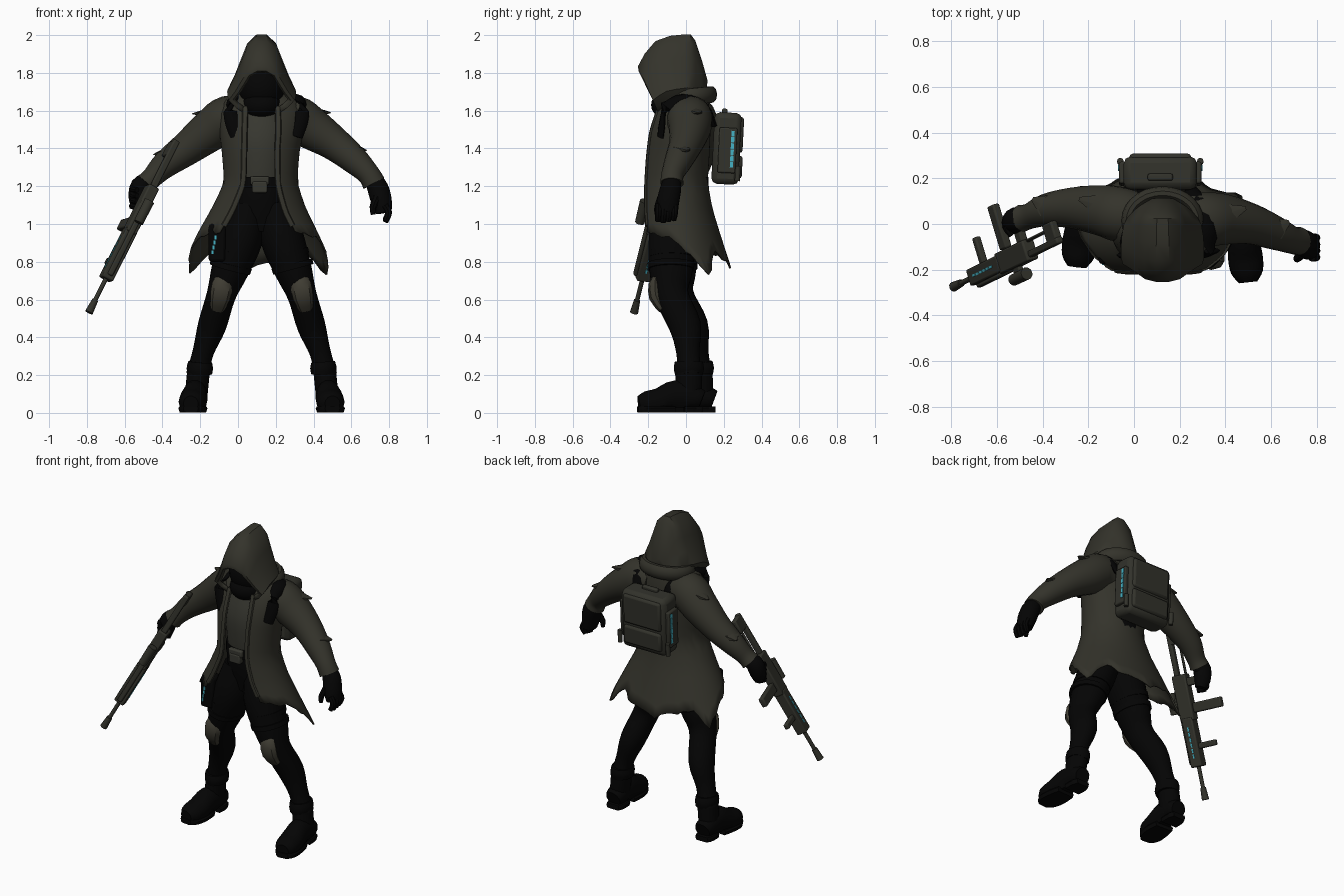
import bpy, bmesh, random
from math import sin, cos, pi
from mathutils import Vector, Matrix

random.seed(4)
cube = bpy.data.objects.get("Cube")
if cube:
    bpy.data.objects.remove(cube)
MID = 0.125          # x of the body's own mirror plane
I = Matrix.Identity(4)
made = []


def material(name, r, g, b):
    m = bpy.data.materials.new(name)
    m.use_nodes = True
    m.diffuse_color = (r, g, b, 1)
    bsdf = m.node_tree.nodes["Principled BSDF"]
    bsdf.inputs["Base Color"].default_value = (r, g, b, 1)
    bsdf.inputs["Roughness"].default_value = 0.9
    return m


OLIVE = material("olive cloth", .034, .033, .024)
VEST = material("vest cloth", .039, .039, .03)
BLACK = material("black cloth", .0013, .0013, .0013)
GEAR = material("gear olive", .032, .032, .024)
PAD = material("knee pad tan", .05, .046, .033)
CYAN = material("cyan light", .06, .45, .56)


def finish(name, bm, mat, matrix=I, bevel=0, solid=0):
    bmesh.ops.recalc_face_normals(bm, faces=bm.faces)
    me = bpy.data.meshes.new(name)
    bm.to_mesh(me)
    bm.free()
    me.materials.append(mat)
    ob = bpy.data.objects.new(name, me)
    ob.matrix_world = matrix
    bpy.context.collection.objects.link(ob)
    if solid:
        mod = ob.modifiers.new("thickness", "SOLIDIFY")
        mod.thickness, mod.offset = solid, 0
    if bevel:
        mod = ob.modifiers.new("bevel", "BEVEL")
        mod.width, mod.segments = bevel, 2
    made.append(ob)


def grid(bm, rows, closed):
    """Skin a list of point rows; returns the vertex rows."""
    vs = [[bm.verts.new(p) for p in row] for row in rows]
    n = len(rows[0])
    for a, b in zip(vs, vs[1:]):
        for i in range(n if closed else n - 1):
            j = (i + 1) % n
            bm.faces.new((a[i], a[j], b[j], b[i]))
    return vs


def resample(path, sub):
    """Catmull-Rom through tuples of any length."""
    out = []
    for i in range(len(path) - 1):
        p = [path[max(0, min(len(path) - 1, i + k))] for k in (-1, 0, 1, 2)]
        for s in range(sub):
            t = s / sub
            out.append([b + .5 * t * (c - a + t * (2*a - 5*b + 4*c - d + t * (3*(b - c) + d - a)))
                        for a, b, c, d in zip(*p)])
    return out + [list(path[-1])]


def tube(name, path, mat, ref=(0, 1, 0), n=14, sub=3, floor=None, ceil=9):
    """Limb along (x, y, z, side radius[, ref radius]) points."""
    pts = resample([p if len(p) == 5 else (*p, p[3]) for p in path], sub)
    rows = []
    for i, p in enumerate(pts):
        t = Vector(pts[min(i + 1, len(pts) - 1)][:3]) - Vector(pts[max(i - 1, 0)][:3])
        s = t.cross(Vector(ref)).normalized()
        u = s.cross(t).normalized()
        row = [Vector(p[:3]) + s * p[3] * cos(k * 2*pi/n) + u * p[4] * sin(k * 2*pi/n) for k in range(n)]
        if floor is not None:
            row = [Vector((v.x, v.y, min(ceil, max(floor, v.z)))) for v in row]
        rows.append(row)
    bm = bmesh.new()
    vs = grid(bm, rows, True)
    bm.faces.new(vs[0])
    bm.faces.new(vs[-1])
    finish(name, bm, mat)


def box(name, loc, size, mat, matrix=I, bevel=.008):
    bm = bmesh.new()
    bmesh.ops.create_cube(bm, size=1, matrix=Matrix.Translation(loc) @ Matrix.Diagonal((*size, 1)))
    finish(name, bm, mat, matrix, bevel)


def ball(name, loc, size, mat):
    bm = bmesh.new()
    bmesh.ops.create_uvsphere(bm, u_segments=20, v_segments=12, radius=1,
                              matrix=Matrix.Translation(loc) @ Matrix.Diagonal((*size, 1)))
    finish(name, bm, mat)


def rod(name, loc, r, r2, depth, mat, matrix=I):
    bm = bmesh.new()
    bmesh.ops.create_cone(bm, cap_ends=True, segments=12, radius1=r, radius2=r2, depth=depth,
                          matrix=Matrix.Translation(loc))
    finish(name, bm, mat, matrix)


def table(rows, t):
    """Linear lookup in rows sorted by their first value."""
    for a, b in zip(rows, rows[1:]):
        if t <= b[0]:
            k = max(0, (t - a[0]) / (b[0] - a[0]))
            return [u + (v - u) * k for u, v in zip(a, b)]
    return rows[-1]


# Hood: arch sections from rim to nape (y top, z top, y bottom, z bottom, half width)
arch = [(.45, 0), (.8, .16), (1, .3), (.8, .48), (.6, .7), (.43, .89), (.15, 1)]
arch = arch + [(-w, h) for w, h in reversed(arch)]
sections = [(-.235, 1.805, -.13, 1.6, .14), (-.25, 1.835, -.14, 1.58, .172), (-.16, 1.965, -.08, 1.59, .178),
            (-.01, 2, 0, 1.6, .166), (.045, 1.97, .05, 1.62, .13), (.11, 1.76, .1, 1.64, .07)]
bm = bmesh.new()
rows = [[(MID + w * hw, yb + (yt - yb) * h, zb + (zt - zb) * h) for w, h in arch]
        for yt, zt, yb, zb, hw in resample(sections, 2)]
bm.faces.new(grid(bm, rows, False)[-1])
finish("hood", bm, OLIVE, solid=.008)
ball("masked_face", (MID, -.06, 1.73), (.125, .12, .14), BLACK)
ball("neck_scarf", (MID, -.085, 1.63), (.105, .1, .08), BLACK)
collar = [(MID + .15 * sin(a), .015 - .12 * cos(a), 1.635 + .016 * a * (2*pi - a) / pi, .03, .045)
          for a in [.9 + k * .448 for k in range(11)]]
tube("collar", collar, OLIVE, (0, 0, 1), 10, 2)

# Long coat, open at the front: z, centre x, half width, front y, back y, opening angle
COAT = [(.72, .105, .42, -.23, .25, .8), (.95, .105, .315, -.25, .175, .7), (1.08, .11, .245, -.24, .135, .58),
        (1.22, .12, .188, -.23, .11, .5), (1.38, .12, .2, -.215, .12, .45), (1.5, MID, .22, -.195, .125, .42),
        (1.62, MID, .22, -.15, .12, .4), (1.7, MID, .14, -.09, .1, .4)]
HEM = [(0, .97), (.2, .94), (.4, .85), (.55, .74), (.7, .85), (.88, .8), (1, .77)]
COLS, ROWS = 48, 14


def coat_point(s, z):
    _, cx, hw, yf, yb, gap = table(COAT, z)
    a = gap + s * 2 * (pi - gap)
    return Vector((cx + hw * sin(a), (yf + yb) / 2 - (yb - yf) / 2 * cos(a), z))


columns = []
for i in range(COLS + 1):
    s = i / COLS
    hem = table(HEM, 1 - abs(2 * s - 1))[1] + random.uniform(-.018, .018)
    columns.append([coat_point(s, 1.7 + (hem - 1.7) * k / ROWS) for k in range(ROWS + 1)])
bm = bmesh.new()
grid(bm, columns, False)
finish("coat", bm, OLIVE, solid=.01)
for side, s in (("right", 1), ("left", 0)):
    edge = [(*coat_point(s, 1.62 - k * .07), .016, .012) for k in range(10)]
    tube(side + "_lapel", edge, OLIVE, n=8, sub=2)

# Vest, trousers top and belt
tube("vest", [(MID, -.03, 1.23, .15, .14), (MID, -.03, 1.32, .155, .15), (MID, -.03, 1.46, .17, .15),
              (MID, -.02, 1.62, .13, .11)], VEST, n=24)
tube("pelvis", [(MID, -.03, 1.26, .145, .135), (.12, -.03, 1.12, .15, .14), (.12, -.03, .96, .13, .11)], BLACK, n=20)
tube("belt", [(MID, -.03, 1.19, .16, .15), (MID, -.03, 1.25, .16, .15)], BLACK, n=24, sub=1)
box("belt_buckle", (.115, -.185, 1.23), (.1, .03, .045), VEST)
box("belt_pouch", (.115, -.185, 1.195), (.08, .04, .06), VEST)


def mirrored(path, shift=0):
    """Mirror about the body; lower points also move back by shift."""
    return [(2 * MID - p[0], p[1] + shift * max(0, 1.05 - p[2]), *p[2:]) for p in path]


# Legs and boots
leg = [(.2, -.03, 1.08, .1, .125), (.235, -.07, .92, .115, .128), (.295, -.08, .75, .098, .115),
       (.34, -.075, .62, .077, .09), (.388, -.005, .46, .075, .085), (.435, .01, .32, .056, .062), (.465, .02, .2, .06, .065)]
shaft = [(.455, .015, .26, .06, .07), (.465, .015, .16, .06, .072), (.475, .01, .06, .06, .07)]
cuff = [(.45, .015, .2, .063, .074), (.452, .015, .235, .07, .082), (.45, .015, .27, .063, .076)]
foot = [(.473, .085, .07, .05), (.473, .05, .08, .062), (.478, -.05, .09, .066, .085),
        (.487, -.14, .065, .075, .068), (.495, -.21, .055, .068, .06), (.5, -.25, .05, .04, .04)]
heel = [(.473, .09, .025, .045), (.473, .05, .025, .06), (.475, -.01, .025, .06)]
sole = [(.482, -.06, .025, .064), (.487, -.14, .025, .076), (.495, -.21, .025, .07), (.5, -.255, .025, .04)]
pad = [(.322, -.155, .715, .04, .02), (.332, -.165, .68, .055, .033), (.345, -.16, .61, .053, .035), (.36, -.125, .545, .035, .02)]
bands = [[(x, y, z, .112, .126), (x + .008, y, z - .03, .11, .125)] for x, y, z in ((.262, -.075, .85), (.285, -.08, .79))]
for side, m in (("left", lambda p: p), ("right", lambda p: mirrored(p, .065))):
    tube(side + "_leg", m(leg), BLACK, n=18, sub=4)
    tube(side + "_boot_shaft", m(shaft), BLACK)
    tube(side + "_boot_cuff", m(cuff), BLACK)
    tube(side + "_boot_foot", m(foot), BLACK, (0, 0, 1), floor=.025)
    for part, path in (("heel", heel), ("sole", sole)):
        tube(side + "_boot_" + part, m(path), BLACK, (0, 0, 1), floor=.003, ceil=.035)
    tube(side + "_knee_pad", m(pad), PAD, n=8, sub=2)
    for b in bands:
        tube(side + "_thigh_band", m(b), BLACK, n=18, sub=1)

# Thigh holster with its light
box("holster", (-.11, -.125, .9), (.09, .1, .2), BLACK, bevel=.015)
for k in range(4):
    box("holster_light", (-.135 + k * .005, -.177, .85 + k * .026), (.01, .006, .02), CYAN, bevel=0)

# Sleeves, torn flaps, straps
arm_l = [(.2, .03, 1.56, .1), (.3, .02, 1.56, .12), (.39, .02, 1.505, .112), (.51, 0, 1.425, .09),
         (.62, -.04, 1.335, .074), (.69, -.07, 1.265, .06), (.72, -.075, 1.215, .062)]
arm_r = [(.05, .03, 1.56, .1), (-.05, .04, 1.56, .12), (-.14, .06, 1.5, .112), (-.27, .07, 1.4, .09),
         (-.385, .06, 1.315, .072), (-.455, .035, 1.245, .056), (-.49, .025, 1.21, .06)]
strap = [(.315, -.135, 1.46, .03, .012), (.335, -.125, 1.54, .036, .014), (.34, -.105, 1.62, .036, .014),
         (.315, -.01, 1.675, .036, .012), (.28, .1, 1.63, .036, .014), (.25, .15, 1.52, .03, .014)]
strap_r = [(x + .05, y - .02 if y < 0 else y, *rest) for x, y, *rest in mirrored(strap)]
for side, arm, st in (("left", arm_l, strap), ("right", arm_r, strap_r)):
    tube(side + "_sleeve", arm, OLIVE, n=18, sub=4)
    tube(side + "_pack_strap", st, BLACK, (0, .6, .8), n=8)
    out = 1 if side == "left" else -1
    for k, spread in ((2, .1), (4, .06)):
        x, y, z, r = arm[k]
        tube(side + "_torn_flap", [(x, y + .02, z + r * .8, .03, .06), (x + out * spread, y + .05, z + r * .75, .003, .01)],
             OLIVE, n=6, sub=1)

# Gloves
tube("left_glove", [(.715, -.072, 1.235, .046), (.74, -.08, 1.19, .056), (.76, -.095, 1.12, .055, .06), (.772, -.1, 1.06, .042, .055)], BLACK)
for k in range(4):
    y = -.145 + k * .028
    tube("left_finger", [(.778, y, 1.1, .02), (.797, y, 1.06, .019), (.78, y - .005, 1.01 + .006 * abs(k - 1), .015)], BLACK, n=8)
tube("left_thumb", [(.735, -.13, 1.14, .022), (.715, -.15, 1.09, .018), (.715, -.155, 1.05, .012)], BLACK, n=8)
tube("right_glove", [(-.475, .03, 1.225, .046), (-.515, .02, 1.2, .054), (-.53, .005, 1.14, .05), (-.53, -.01, 1.09, .035)], BLACK)
for k in range(4):
    z = 1.19 - k * .03
    tube("right_finger", [(-.545, .025, z, .018), (-.56, -.01, z - .005, .018), (-.535, -.05, z - .01, .014)], BLACK, n=8)

# Backpack, leaning slightly back
P = Matrix.Translation((.115, .215, 1.4)) @ Matrix.Rotation(-.05, 4, "X")
box("backpack", (0, 0, 0), (.32, .145, .38), GEAR, P, .03)
box("backpack_flap", (0, .07, .075), (.27, .03, .19), GEAR, P, .014)
box("backpack_pocket", (0, .07, -.095), (.27, .035, .12), GEAR, P, .014)
box("backpack_handle", (0, -.02, .195), (.11, .03, .03), GEAR, P)
for sx in (-1, 1):
    box("backpack_side_panel", (sx * .165, .005, -.01), (.03, .095, .24), GEAR, P)
    rod("backpack_clip", (sx * .175, .065, -.13), .014, .014, .08, GEAR, P)
    for k in range(6):
        box("backpack_light", (sx * .181, .03, -.085 + k * .033), (.006, .017, .03), CYAN, P, 0)

# Rifle: local x across, y towards the sight, z from stock to muzzle
stock, muzzle = Vector((-.33, -.05, 1.44)), Vector((-.79, -.275, .53))
d = (muzzle - stock).normalized()
u = Vector((.24, -.97, 0))
u = (u - d * u.dot(d)).normalized()
w = u.cross(d)
G = Matrix((w, u, d)).transposed().to_4x4()
G.translation = stock
for name, loc, size in (
        ("receiver", (0, 0, .42), (.06, .095, .28)), ("handguard", (0, 0, .69), (.066, .075, .3)),
        ("handguard_rail", (0, .045, .65), (.03, .02, .34)), ("stock_bar", (0, .02, .16), (.036, .03, .32)),
        ("stock_butt", (0, -.02, .05), (.035, .1, .09)), ("stock_brace", (0, -.04, .19), (.016, .016, .24)),
        ("grip", (0, -.1, .33), (.035, .13, .05)), ("magazine", (0, -.15, .49), (.035, .2, .06)),
        ("foregrip", (0, -.09, .72), (.03, .13, .035)), ("scope_mount", (0, .065, .44), (.025, .05, .06))):
    box("rifle_" + name, loc, size, GEAR, G)
rod("rifle_scope", (0, .09, .44), .028, .026, .13, GEAR, G)
rod("rifle_barrel", (0, 0, .9), .012, .012, .2, GEAR, G)
rod("rifle_muzzle", (0, 0, 1.005), .017, .022, .075, GEAR, G)
for sx in (-1, 1):
    for k in range(6):
        box("rifle_light", (sx * .034, 0, .61 + k * .033), (.004, .01, .024), CYAN, G, 0)

# Smooth shading with sharp edges kept
bpy.ops.object.select_all(action="DESELECT")
for ob in made:
    ob.select_set(True)
bpy.context.view_layer.objects.active = made[0]
bpy.ops.object.shade_smooth_by_angle(angle=.7)
